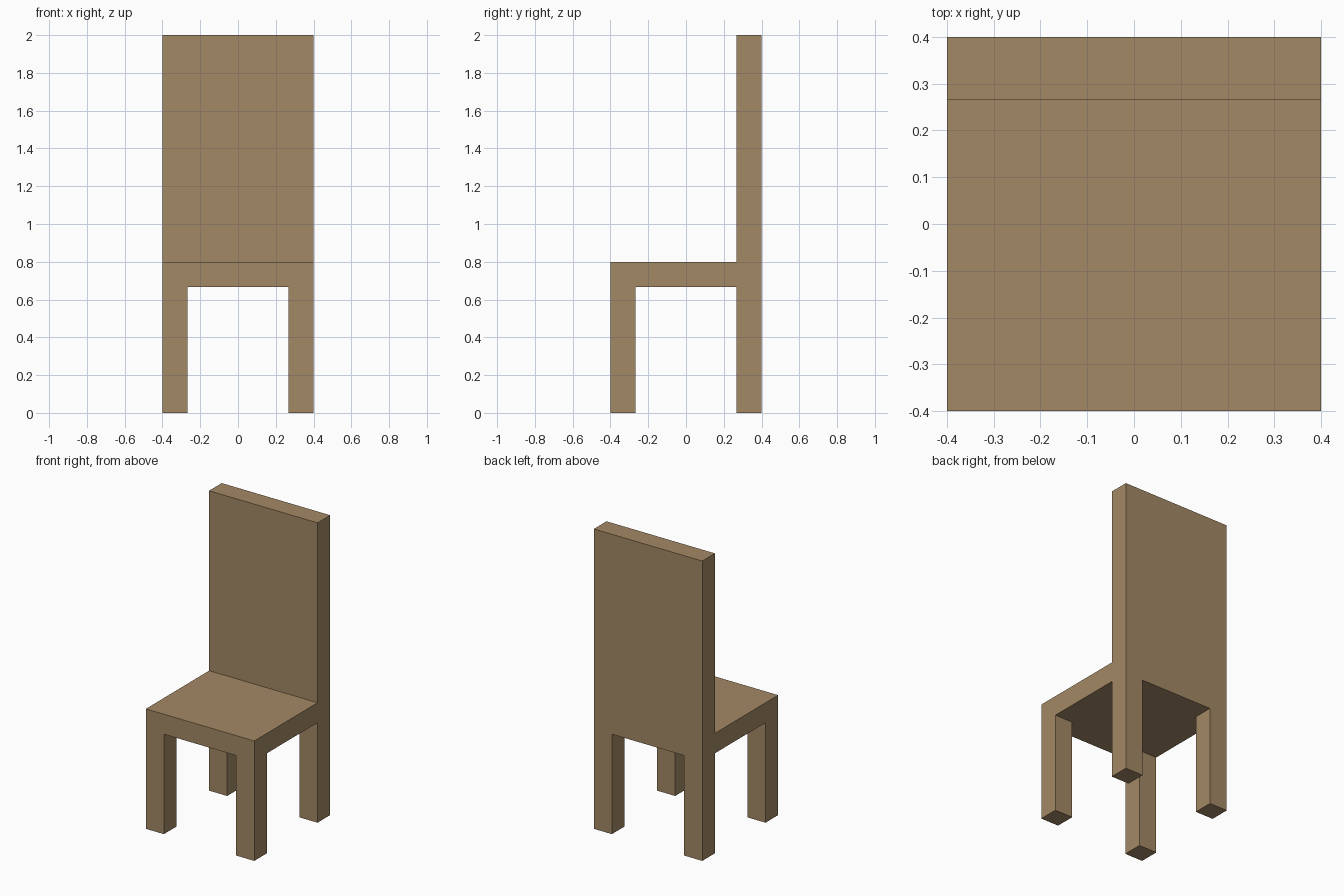
import bpy
import bmesh
from mathutils import Matrix, Vector

if "Cube" in bpy.data.objects:
    bpy.data.objects.remove(bpy.data.objects["Cube"])

HALF = 0.4             # half width of the seat
T = 0.4 / 3            # thickness of seat, legs and backrest
SEAT_TOP, HEIGHT = 0.8, 2.0
INNER = HALF - T

bm = bmesh.new()

# Seat slab
bmesh.ops.create_cube(
    bm, size=1,
    matrix=Matrix.Translation((0, 0, SEAT_TOP - T / 2)) @ Matrix.Diagonal((2 * HALF, 2 * HALF, T, 1)))

# Cut lines for the leg corners and the backrest strip
for axis in (Vector((1, 0, 0)), Vector((0, 1, 0))):
    for side in (-1, 1):
        bmesh.ops.bisect_plane(bm, geom=bm.verts[:] + bm.edges[:] + bm.faces[:],
                               plane_co=axis * side * INNER, plane_no=axis)


def extrude(test, dz):
    """Pull the faces whose normal and centre pass the test by dz."""
    bm.normal_update()
    faces = [f for f in bm.faces if test(f.normal, f.calc_center_median())]
    geom = bmesh.ops.extrude_face_region(bm, geom=faces)["geom"]
    bmesh.ops.translate(bm, vec=(0, 0, dz),
                        verts=[v for v in geom if isinstance(v, bmesh.types.BMVert)])
    old = [f for f in faces if f.is_valid]
    if old:
        bmesh.ops.delete(bm, geom=old, context='FACES')


# Four legs, then the backrest
extrude(lambda n, c: n.z < -0.5 and abs(c.x) > INNER and abs(c.y) > INNER, T - SEAT_TOP)
extrude(lambda n, c: n.z > 0.5 and c.y > INNER, HEIGHT - SEAT_TOP)

# Merge coplanar faces into clean flat panels
bmesh.ops.dissolve_limit(bm, angle_limit=0.01, verts=bm.verts[:], edges=bm.edges[:])
bmesh.ops.recalc_face_normals(bm, faces=bm.faces[:])

mesh = bpy.data.meshes.new("chair")
bm.to_mesh(mesh)
bm.free()
chair = bpy.data.objects.new("chair", mesh)
bpy.context.collection.objects.link(chair)

# Wood colour
wood = bpy.data.materials.new("wood")
wood.diffuse_color = (0.37, 0.25, 0.13, 1)
wood.use_nodes = True
wood.node_tree.nodes["Principled BSDF"].inputs["Base Color"].default_value = wood.diffuse_color
mesh.materials.append(wood)
